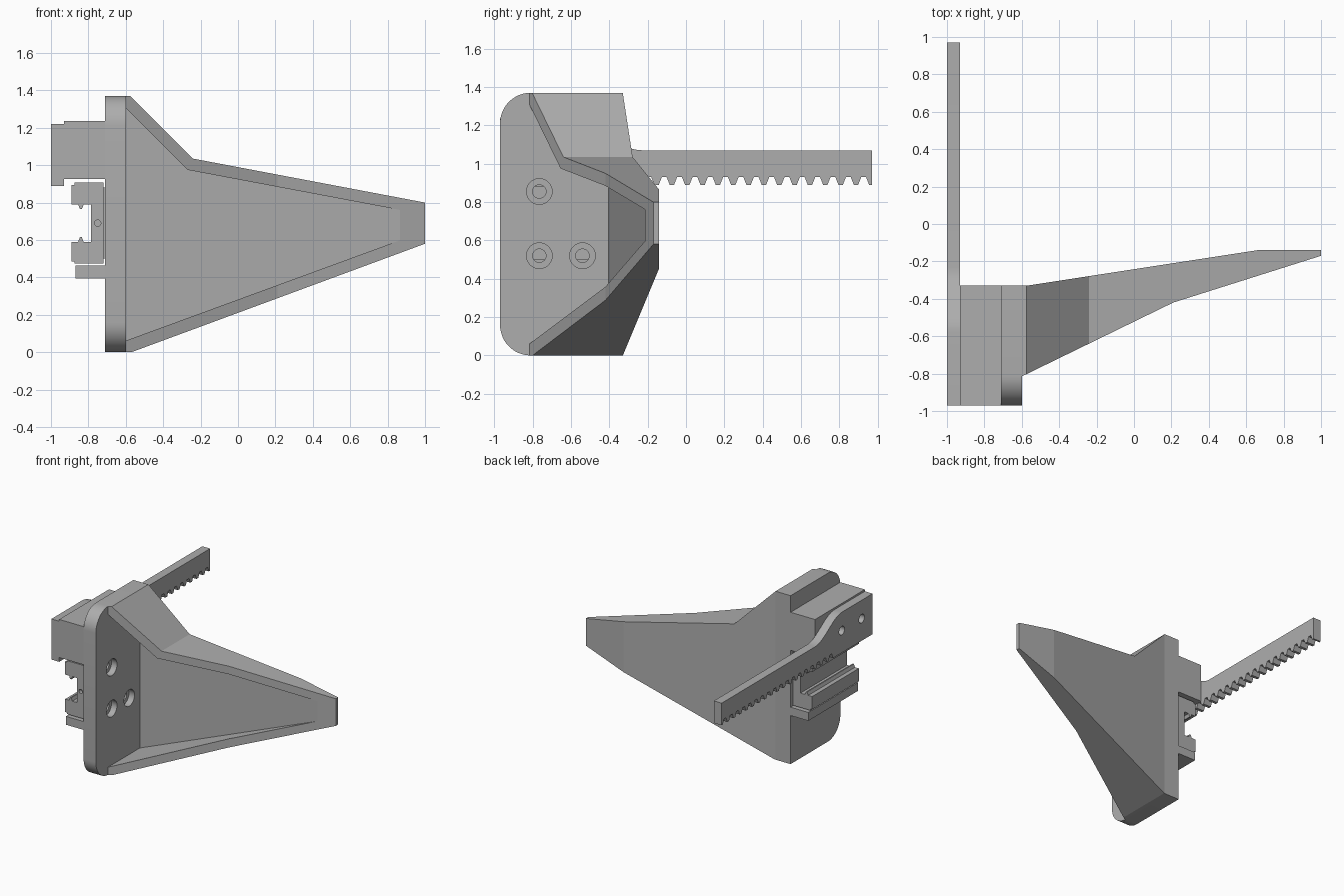
import bpy, bmesh
from math import sin, cos, pi

cube = bpy.data.objects.get("Cube")
if cube:
    bpy.data.objects.remove(cube, do_unlink=True)

grey = bpy.data.materials.new("plain_grey")
grey.use_nodes = True
COLOR = (0.42, 0.42, 0.42, 1)
grey.diffuse_color = COLOR
grey.node_tree.nodes["Principled BSDF"].inputs["Base Color"].default_value = COLOR


def prism(name, axis, pts, a, b):
    """Extrude a 2D profile along an axis from a to b."""
    place = {"x": lambda p, t: (t, p[0], p[1]),
             "y": lambda p, t: (p[0], t, p[1]),
             "z": lambda p, t: (p[0], p[1], t)}[axis]
    bm = bmesh.new()
    lo = [bm.verts.new(place(p, a)) for p in pts]
    hi = [bm.verts.new(place(p, b)) for p in pts]
    bm.faces.new(lo)
    bm.faces.new(hi)
    for i in range(len(pts)):
        j = (i + 1) % len(pts)
        bm.faces.new((lo[i], lo[j], hi[j], hi[i]))
    bmesh.ops.recalc_face_normals(bm, faces=bm.faces)
    mesh = bpy.data.meshes.new(name)
    bm.to_mesh(mesh)
    bm.free()
    mesh.materials.append(grey)
    obj = bpy.data.objects.new(name, mesh)
    bpy.context.collection.objects.link(obj)
    return obj


def box(name, x, y, z):
    return prism(name, "y", [(x[0], z[0]), (x[1], z[0]), (x[1], z[1]), (x[0], z[1])], *y)


def arc(cy, cz, r, start, end, n=12):
    return [(cy + r * cos(t), cz + r * sin(t))
            for t in (start + (end - start) * i / n for i in range(n + 1))]


def circle(cy, cz, r, n=32):
    return arc(cy, cz, r, 0, 2 * pi, n)[:-1]


def combine(obj, cutter, operation="DIFFERENCE"):
    """Apply a boolean and discard the cutter."""
    cutter.hide_render = True
    mod = obj.modifiers.new("cut", "BOOLEAN")
    mod.operation, mod.solver, mod.object = operation, "EXACT", cutter
    bpy.context.view_layer.update()
    deps = bpy.context.evaluated_depsgraph_get()
    mesh = bpy.data.meshes.new_from_object(obj.evaluated_get(deps))
    obj.modifiers.clear()
    obj.data = mesh
    bpy.data.objects.remove(cutter, do_unlink=True)


def smooth(obj):
    bpy.ops.object.select_all(action="DESELECT")
    obj.select_set(True)
    bpy.context.view_layer.objects.active = obj
    bpy.ops.object.shade_smooth_by_angle(angle=0.5)


TOP, FRONT, BACK = 1.37, -0.97, -0.33

# Mounting plate with rounded front corners and counterbored screw holes
R = 0.16
profile = ([(BACK, 0), (BACK, TOP)]
           + arc(FRONT + R, TOP - R, R, pi / 2, pi)
           + arc(FRONT + R, R, R, pi, 1.5 * pi))
plate = prism("mounting_plate", "x", profile, -0.71, -0.6)
for y, z in [(-0.765, 0.855), (-0.765, 0.52), (-0.54, 0.52)]:
    combine(plate, prism("bore", "x", circle(y, z, 0.067), -0.65, -0.5))
    combine(plate, prism("hole", "x", circle(y, z, 0.035), -0.8, -0.62))
smooth(plate)

# Tapered finger: front outline trimmed by the plan outline
finger = prism("finger", "y", [(-0.6, 0), (-0.57, 0), (1, 0.58), (1, 0.8), (-0.24, 1.035),
                               (-0.575, TOP), (-0.6, TOP)], -1, 0)
plan = prism("plan", "z", [(-0.6, -0.815), (0.21, -0.42), (1, -0.17), (1, -0.14), (0.66, -0.14),
                           (-0.575, BACK), (-0.6, BACK)], -1, 2)
combine(finger, plan, "INTERSECT")

# Hollow of the finger, running out to nothing near the tip
pocket = prism("pocket", "y", [(-0.7, 0.025), (0.87, 0.6), (0.87, 0.76), (-0.27, 0.975),
                               (-0.7, 1.405)], -1.5, 0)
floor = prism("pocket_floor", "z", [(-0.7, -1.2), (0.87, -1.2), (0.87, -0.212),
                                    (-0.7, -0.418)], -1, 2)
combine(pocket, floor, "INTERSECT")
combine(finger, pocket)

# Block holding the rack
block = box("rack_block", (-0.93, -0.71), (FRONT, BACK), (0.925, 1.235))

# Toothed rack: tall mounting end, S-bend, then a long bar
ROOT, TIP, BAR, END, PITCH = 0.93, 0.89, 1.07, 0.97, 0.08
bend = [(-0.58 + 0.35 * t, BAR + 0.075 * (1 + cos(pi * t))) for t in (i / 16 for i in range(17))]
outline = [(FRONT, TIP), (FRONT, 1.22)] + bend + [(END, BAR), (END, TIP)]
y = END - 0.015
while y > -0.42:
    outline += [(y, TIP), (y - 0.016, ROOT), (y - 0.041, ROOT), (y - 0.057, TIP)]
    y -= PITCH
rack = prism("rack", "x", outline, -1, -0.93)
for y in (-0.83, -0.575):
    combine(rack, prism("hole", "x", circle(y, 1.07, 0.035, 24), -1.1, -0.9))
    combine(block, prism("hole", "x", circle(y, 1.07, 0.035, 24), -1.1, -0.8))
smooth(block)
smooth(rack)

# Slide carriage: C-shaped section with a small ridge on each jaw
MID = 0.69
half = [(-0.785, 0.1), (-0.825, 0.1), (-0.835, 0.075), (-0.845, 0.075), (-0.855, 0.1),
        (-0.89, 0.1), (-0.89, 0.205), (-0.875, 0.205), (-0.875, 0.217), (-0.72, 0.217)]
section = ([(x, MID + d) for x, d in half]
           + [(x, MID - d) for x, d in reversed(half)])
carriage = prism("slide_carriage", "y", section, -0.95, -0.35)
combine(carriage, prism("port", "y", circle(-0.75, MID, 0.017, 16), -1, -0.92))
smooth(carriage)
box("carriage_mount", (-0.72, -0.71), (-0.94, -0.36), (0.5, 0.88))

# Ledge below the carriage
box("carriage_ledge", (-0.87, -0.71), (FRONT, BACK), (0.395, 0.463))
